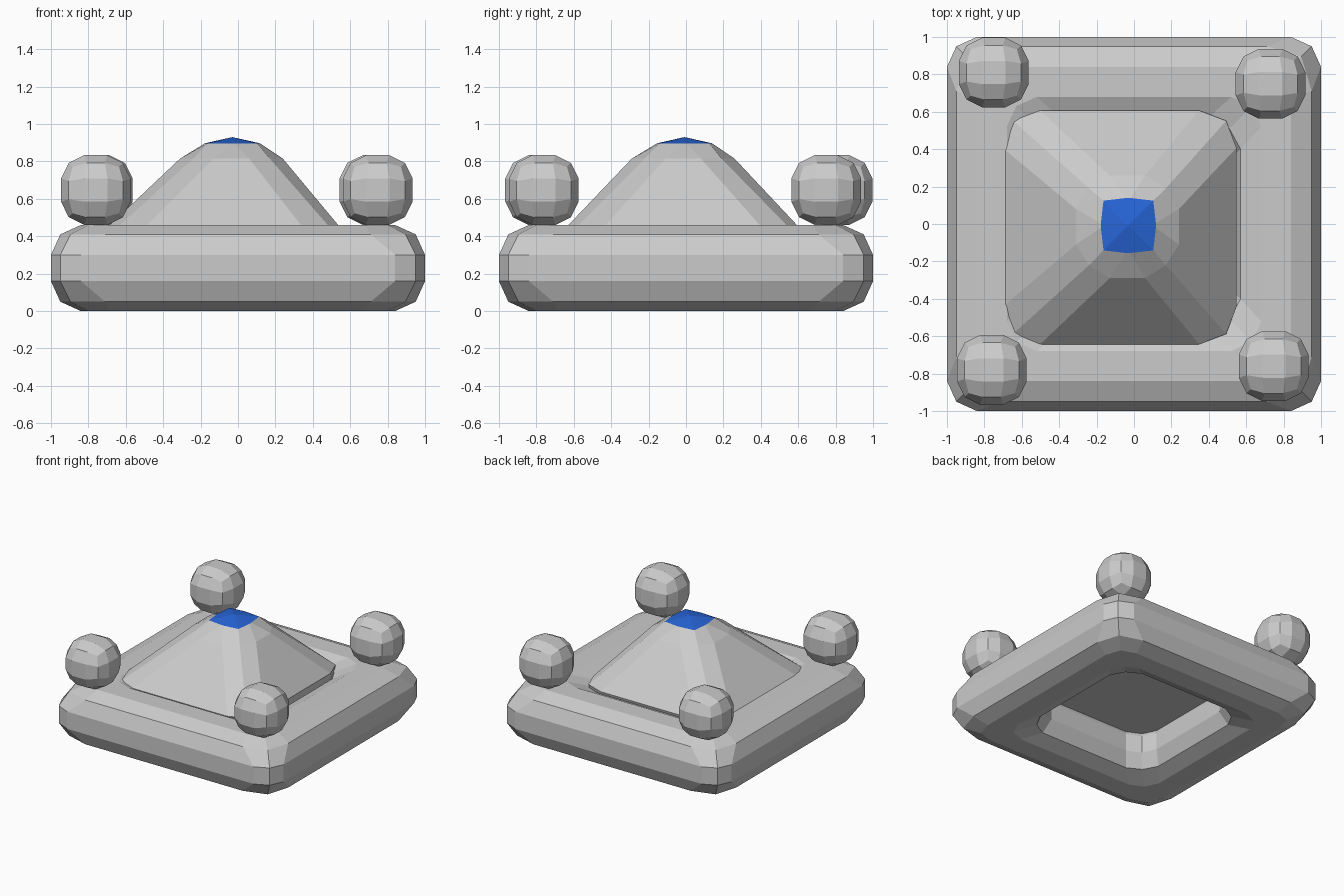
import bpy, bmesh

if "Cube" in bpy.data.objects:
    bpy.data.objects.remove(bpy.data.objects["Cube"])


def rounded_square(r, c, k):
    """Square outline of half-size r: side ends c from the corner, corner point pulled in by k."""
    quarter = [(r, 0), (r, r - c), (r - k, r - k), (r - c, r)]
    pts = []
    for _ in range(4):
        pts += quarter
        quarter = [(-y, x) for x, y in quarter]
    return pts


def finish(name, bm):
    mesh = bpy.data.meshes.new(name)
    bm.to_mesh(mesh)
    bm.free()
    obj = bpy.data.objects.new(name, mesh)
    bpy.context.collection.objects.link(obj)
    return obj


def loft(name, rows, closed=False, bottom=False, apex=None):
    """Skin rows of (half-size, z, c, k, centre x, centre y)."""
    bm = bmesh.new()
    rings = [[bm.verts.new((x + cx, y + cy, z)) for x, y in rounded_square(r, c, k)]
             for r, z, c, k, cx, cy in rows]
    pairs = list(zip(rings, rings[1:]))
    if closed:
        pairs.append((rings[-1], rings[0]))
    for a, b in pairs:
        for i in range(16):
            j = (i + 1) % 16
            bm.faces.new((a[i], a[j], b[j], b[i]))
    if bottom:
        bm.faces.new(rings[0][::-1])
    if apex:
        tip = bm.verts.new(apex)
        for i in range(16):
            bm.faces.new((rings[-1][i], rings[-1][(i + 1) % 16], tip))
    if closed or bottom:
        bmesh.ops.recalc_face_normals(bm, faces=bm.faces)
    return finish(name, bm)


def blocky_ball(name, centre, radius, power=2.35):
    """Three-by-three gridded cube swollen to a shape between a ball and a cube."""
    bm = bmesh.new()
    bmesh.ops.create_cube(bm, size=2)
    bmesh.ops.subdivide_edges(bm, edges=bm.edges[:], cuts=2, use_grid_fill=True)
    for v in bm.verts:
        v.co *= radius / sum(abs(a) ** power for a in v.co) ** (1 / power)
    obj = finish(name, bm)
    obj.location = centre
    return obj


# Thick square frame with softened edges and an open middle
outer = [(0.84, 0.0, 0.16, 0.04), (0.95, 0.05, 0.24, 0.055), (1.0, 0.16, 0.16, 0.05)]
inner = [(0.52, 0.16, 0.16, 0.05), (0.57, 0.05, 0.17, 0.06), (0.68, 0.0, 0.16, 0.05)]


def flipped(part):
    return [(r, 0.46 - z, c, k) for r, z, c, k in reversed(part)]


section = outer + flipped(outer) + flipped(inner) + inner
loft("base_frame", [p + (0, 0) for p in section], closed=True)

# Softened pyramid set into the frame
cap_edge = (0.147, 0.897, 0.135, 0.014, -0.03, -0.008)
loft("pyramid", [
    (0.53, 0.33, 0.18, 0.06, -0.05, -0.02),
    (0.61, 0.38, 0.19, 0.055, -0.065, -0.02),
    (0.625, 0.445, 0.20, 0.055, -0.077, -0.018),
    (0.275, 0.815, 0.18, 0.07, -0.035, -0.015),
    cap_edge], bottom=True)

# Blue tip
cap = loft("tip_cap", [cap_edge], apex=(-0.03, -0.008, 0.93))
blue = bpy.data.materials.new("blue")
blue.diffuse_color = (0.02, 0.13, 0.68, 1)
blue.use_nodes = True
blue.node_tree.nodes["Principled BSDF"].inputs["Base Color"].default_value = blue.diffuse_color
cap.data.materials.append(blue)

# Four faceted corner balls
for n, (x, y) in enumerate([(-0.75, 0.81), (0.73, 0.75), (-0.76, -0.78), (0.747, -0.76)]):
    blocky_ball(f"corner_ball_{n + 1}", (x, y, 0.647), 0.198)
